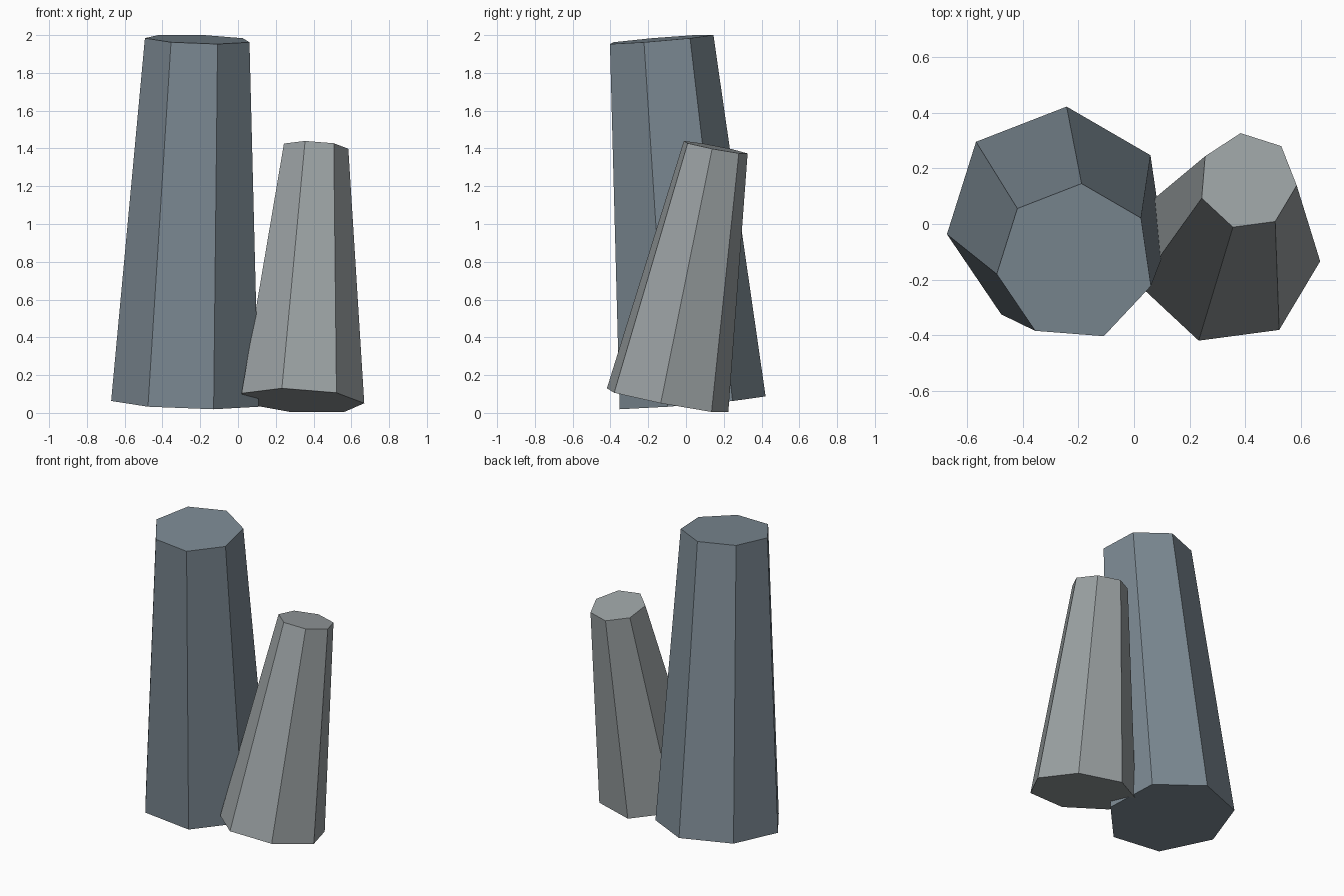
import bpy, math
from mathutils import Vector, Matrix

if "Cube" in bpy.data.objects:
    bpy.data.objects.remove(bpy.data.objects["Cube"])


def column(name, base, top, r_base, r_top, angle, color):
    """Tapered seven-sided column running from base centre to top centre."""
    base, top = Vector(base), Vector(top)
    axis = top - base
    # default first vertex sits on +Y or +X; measure it and turn it to 'angle'
    bpy.ops.mesh.primitive_cone_add(vertices=7, radius1=r_base, radius2=r_top,
                                    depth=axis.length)
    ob = bpy.context.object
    ob.name = name
    v = ob.data.vertices[0].co
    spin = Matrix.Rotation(math.radians(angle) - math.atan2(v.y, v.x), 4, 'Z')
    tilt = Vector((0, 0, 1)).rotation_difference(axis).to_matrix().to_4x4()
    ob.data.transform(Matrix.Translation((base + top) / 2) @ tilt @ spin)
    mat = bpy.data.materials.new(name + "_stone")
    mat.diffuse_color = (*color, 1)
    mat.use_nodes = True
    mat.node_tree.nodes["Principled BSDF"].inputs["Base Color"].default_value = mat.diffuse_color
    ob.data.materials.append(mat)
    return ob


# Tall blue-grey column
column("tall_column", (-0.274, 0.022, 0.055), (-0.211, -0.138, 1.978),
       0.402, 0.285, 85.5, (0.20, 0.25, 0.29))

# Short leaning grey column
column("short_column", (0.333, -0.104, 0.064), (0.408, 0.154, 1.405),
       0.337, 0.177, 98, (0.33, 0.36, 0.37))
